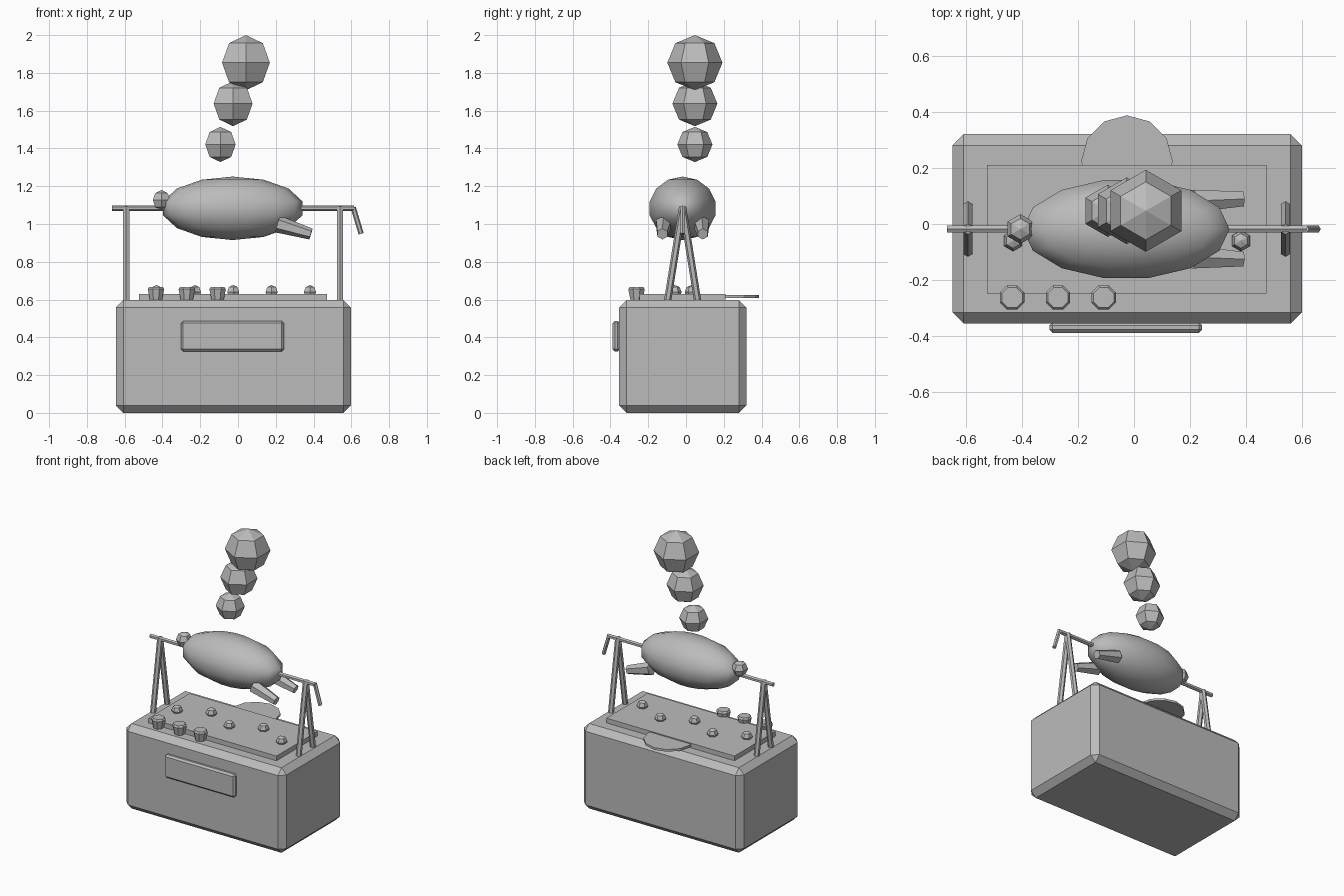
import bpy, bmesh, math
from mathutils import Vector

cube = bpy.data.objects.get("Cube")
if cube:
    bpy.data.objects.remove(cube, do_unlink=True)

grey = bpy.data.materials.new("plain grey")
grey.use_nodes = True
grey.diffuse_color = (0.5, 0.5, 0.5, 1)
grey.node_tree.nodes["Principled BSDF"].inputs["Base Color"].default_value = grey.diffuse_color

CX, CY = -0.025, -0.018  # shared centre of the grill


def finish(name, bm, loc=(0, 0, 0)):
    bmesh.ops.recalc_face_normals(bm, faces=bm.faces)
    mesh = bpy.data.meshes.new(name)
    bm.to_mesh(mesh)
    bm.free()
    mesh.materials.append(grey)
    ob = bpy.data.objects.new(name, mesh)
    ob.location = loc
    bpy.context.collection.objects.link(ob)
    return ob


def box(name, lo, hi, bevel=0):
    lo, hi = Vector(lo), Vector(hi)
    bm = bmesh.new()
    bmesh.ops.create_cube(bm, size=1)
    bmesh.ops.scale(bm, vec=hi - lo, verts=bm.verts)
    if bevel:
        bmesh.ops.bevel(bm, geom=bm.edges[:], offset=bevel, segments=1, affect='EDGES')
    return finish(name, bm, (lo + hi) / 2)


def lathe(name, profile, sides, loc, start=math.pi / 2):
    """Spin (radius, height) points round z; zero radius makes a pole."""
    bm = bmesh.new()
    rings = []
    for r, z in profile:
        count = sides if r > 1e-6 else 1
        angles = [start + math.tau * i / sides for i in range(count)]
        rings.append([bm.verts.new((r * math.cos(a), r * math.sin(a), z)) for a in angles])
    for low, high in zip(rings, rings[1:]):
        for i in range(sides):
            quad = [low[i % len(low)], low[(i + 1) % len(low)],
                    high[(i + 1) % len(high)], high[i % len(high)]]
            bm.faces.new(list(dict.fromkeys(quad)))
    for ring in (rings[0], rings[-1]):
        if len(ring) > 2:
            bm.faces.new(ring)
    return finish(name, bm, loc)


def ball(name, radius, loc, sides=6, rows=4, start=math.pi / 2):
    steps = [math.pi * i / rows for i in range(rows + 1)]
    points = [(radius * math.sin(a), -radius * math.cos(a)) for a in steps]
    return lathe(name, points, sides, loc, start)


def rod(name, a, b, r1, r2, sides=6):
    a, b = Vector(a), Vector(b)
    ob = lathe(name, [(r1, 0), (r2, (b - a).length)], sides, a)
    ob.rotation_mode = 'QUATERNION'
    ob.rotation_quaternion = (b - a).to_track_quat('Z', 'Y')
    return ob


# Grill cabinet with front handle, cooking plate and rear tray
box("cabinet", (-0.647, -0.355, 0), (0.598, 0.32, 0.597), 0.04)
box("front_handle", (-0.302, -0.388, 0.325), (0.243, -0.35, 0.487), 0.012)
box("cooking_plate", (-0.524, -0.247, 0.59), (0.472, 0.21, 0.63))
lathe("rear_tray", [(0.163, 0), (0.163, 0.015)], 12, (CX, 0.224, 0.608))

# Control knobs along the front edge
for i in range(3):
    lathe(f"knob_{i + 1}", [(0.034, 0), (0.047, 0.06), (0.039, 0.072)], 8,
          (-0.434 + 0.163 * i, -0.262, 0.595), math.pi / 8)

# Coals in a zigzag row on the plate
for i in range(5):
    ball(f"coal_{i + 1}", 0.037, (CX + 0.203 * (i - 2), 0.03 if i % 2 else -0.06, 0.64))

# A-frame stands
for side, x in (("right", -0.592), ("left", 0.54)):
    for end, s in (("front", -1), ("back", 1)):
        rod(f"{side}_{end}_stand", (x, CY + 0.08 * s, 0.59), (x, CY, 1.09), 0.019, 0.019)

# Spit and crank
rod("spit", (-0.667, CY, 1.083), (0.614, CY, 1.083), 0.015, 0.015)
rod("crank", (0.61, CY, 1.088), (0.652, CY, 0.948), 0.014, 0.014)

# Roast: body, apple and two legs
body = ball("roast_body", 1, (-0.028, CY, 1.083), 14, 7, 0)
body.scale = (0.378, 0.183, 0.168)
ball("apple", 0.053, (-0.405, CY, 1.127))
for side, s in (("right", -1), ("left", 1)):
    rod(f"{side}_roast_leg", (0.21, CY + 0.1 * s, 1.0), (0.386, CY + 0.107 * s, 0.947), 0.046, 0.03)

# Rising smoke puffs
for i, (r, x, z) in enumerate([(0.093, -0.093, 1.421), (0.119, -0.026, 1.637), (0.146, 0.042, 1.854)]):
    ball(f"smoke_puff_{i + 1}", r, (x, 0.047, z))

# Smooth only the rounded body
bpy.ops.object.select_all(action='DESELECT')
body.select_set(True)
bpy.context.view_layer.objects.active = body
bpy.ops.object.shade_smooth_by_angle(angle=math.radians(30))
